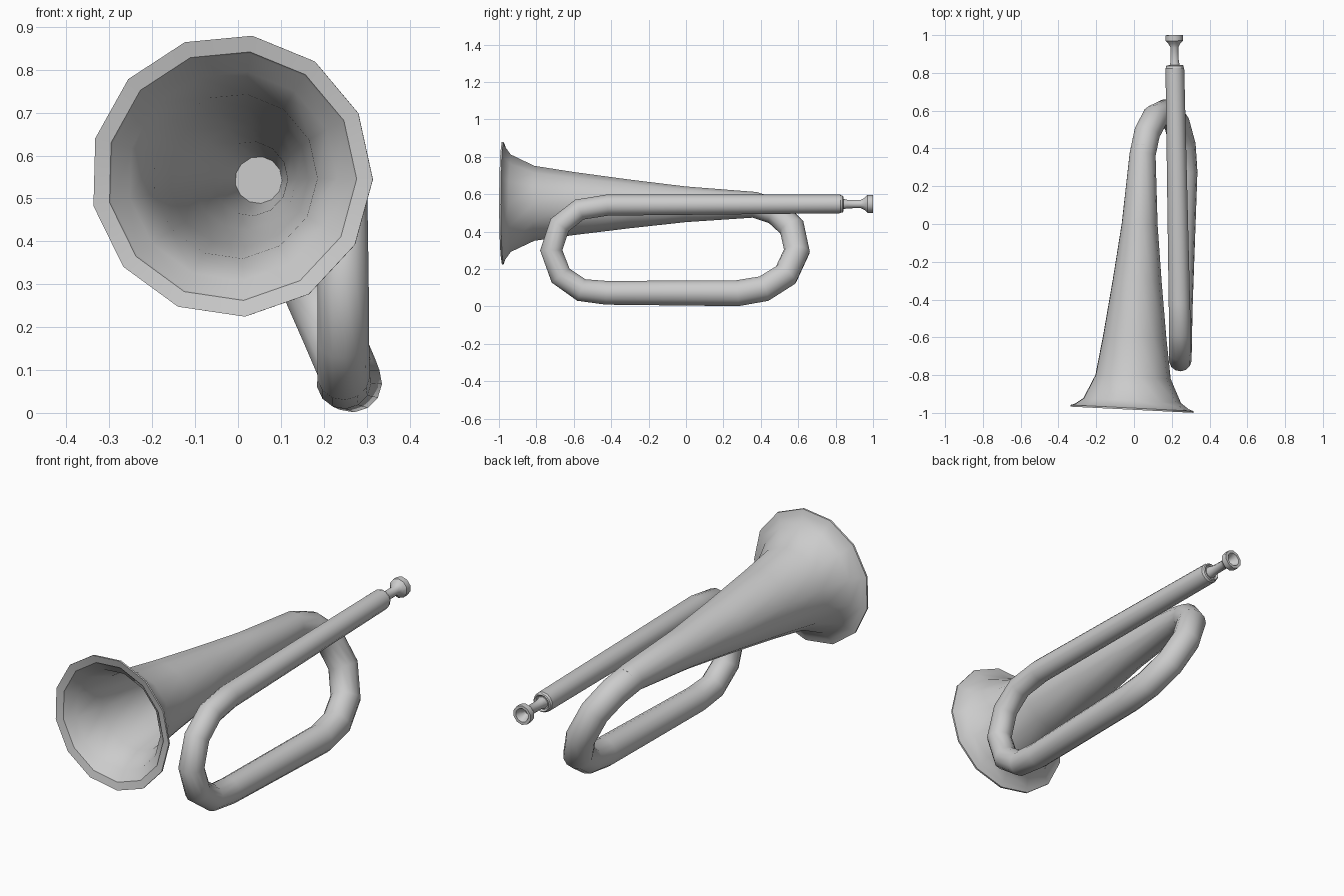
import bpy, bmesh
from math import cos, sin, pi, radians
from mathutils import Vector

if "Cube" in bpy.data.objects:
    bpy.data.objects.remove(bpy.data.objects["Cube"])

AXIS = Vector((0.05, 1, 0)).normalized()


def sweep(name, stations, tangents, sides, phase=0.0, angle=40):
    """Closed skin through rings; each station is (centre, radius)."""
    bm = bmesh.new()
    rings = []
    t0 = tangents[0]
    u = Vector((1, 0, 0))
    u = (u - t0 * u.dot(t0)).normalized()
    prev = t0
    for (c, r), t in zip(stations, tangents):
        u = prev.rotation_difference(t) @ u
        u = (u - t * u.dot(t)).normalized()
        v = u.cross(t)
        prev = t
        ring = []
        for i in range(sides):
            a = phase + 2 * pi * i / sides
            ring.append(bm.verts.new(c + (u * cos(a) + v * sin(a)) * r))
        rings.append(ring)
    for a, b in zip(rings, rings[1:]):
        for i in range(sides):
            j = (i + 1) % sides
            bm.faces.new((a[i], a[j], b[j], b[i]))
    bm.faces.new(rings[0])
    bm.faces.new(rings[-1])
    bmesh.ops.recalc_face_normals(bm, faces=bm.faces)
    mesh = bpy.data.meshes.new(name)
    bm.to_mesh(mesh)
    bm.free()
    ob = bpy.data.objects.new(name, mesh)
    bpy.context.collection.objects.link(ob)
    bpy.ops.object.select_all(action='DESELECT')
    ob.select_set(True)
    bpy.context.view_layer.objects.active = ob
    bpy.ops.object.shade_smooth_by_angle(angle=radians(angle))
    return ob


def along_bell(y):
    return Vector((-0.015 + (y + 0.98) * 0.045, y, 0.553 - (y + 0.98) * 0.007))


# Bell profile: inside wall from the throat out, round the rim, back along the outside
bell = [(0.42, 0.055), (0.37, 0.06), (0, 0.087), (-0.3, 0.122), (-0.6, 0.163),
        (-0.81, 0.193), (-0.935, 0.245), (-0.967, 0.288), (-0.974, 0.292),
        (-0.983, 0.33), (-0.974, 0.33), (-0.966, 0.305), (-0.935, 0.262),
        (-0.81, 0.202), (-0.6, 0.17), (-0.3, 0.131), (0, 0.096)]
stations = [(along_bell(y), r) for y, r in bell]
tangents = [AXIS] * len(bell)

# Tubing: back bend, lower run, front bend, upper run
tube = [(0.045, 0.37, 0.543, 0.07), (0.068, 0.48, 0.505, 0.07),
        (0.112, 0.565, 0.425, 0.07), (0.17, 0.593, 0.295, 0.07),
        (0.225, 0.535, 0.17, 0.07), (0.257, 0.415, 0.095, 0.07),
        (0.266, 0.275, 0.071, 0.07), (0.247, -0.425, 0.073, 0.064),
        (0.246, -0.56, 0.088, 0.062), (0.245, -0.67, 0.165, 0.061),
        (0.245, -0.72, 0.30, 0.06), (0.244, -0.675, 0.435, 0.059),
        (0.243, -0.57, 0.517, 0.058), (0.24, -0.42, 0.541, 0.057),
        (0.216, 0.825, 0.547, 0.05)]
pts = [along_bell(0)] + [Vector(p[:3]) for p in tube]
for i, p in enumerate(tube):
    a = (pts[i + 1] - pts[i]).normalized()
    b = (pts[i + 2] - pts[i + 1]).normalized() if i + 2 < len(pts) else a
    stations.append((pts[i + 1], p[3]))
    tangents.append((a + b).normalized())
# Bevelled tube end with a shallow recess
end, d = pts[-1], tangents[-1]
for off, r in ((0.003, 0.047), (0.012, 0.046), (0.016, 0.041), (0.008, 0.034)):
    stations.append((end + d * off, r))
    tangents.append(d)
sweep("horn_body", stations, tangents, 13, radians(-1.5))

# Mouthpiece with hollow cup
mouth = [(0.815, 0.03), (0.84, 0.028), (0.86, 0.023), (0.935, 0.022),
         (0.955, 0.033), (0.97, 0.048), (1.0, 0.048), (1.0, 0.034),
         (0.98, 0.025), (0.955, 0.01)]
sweep("mouthpiece",
      [(end + d * (y - 0.825), r) for y, r in mouth],
      [d] * len(mouth), 10, radians(18))
